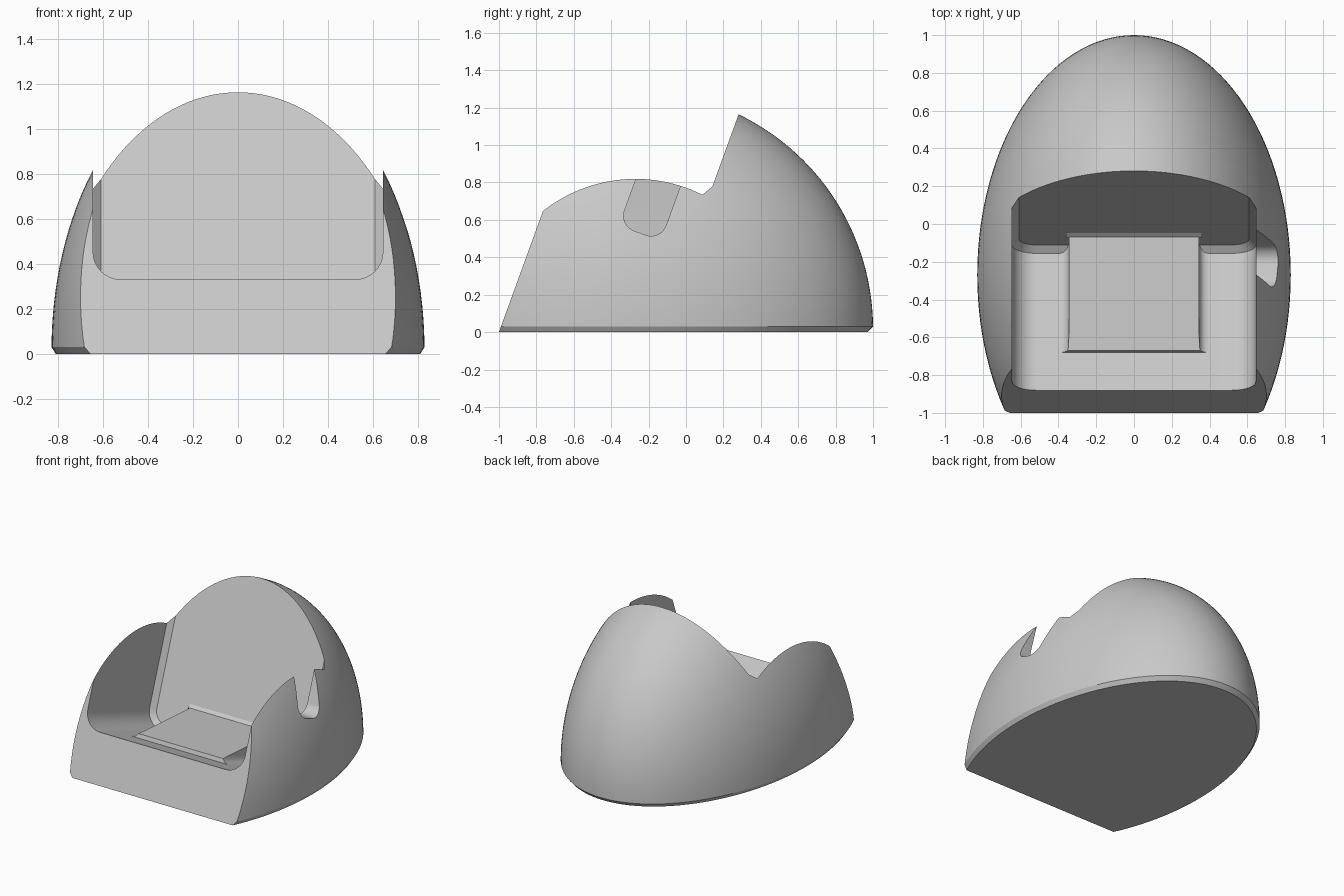
import bpy, bmesh, math
from mathutils import Matrix

if "Cube" in bpy.data.objects:
    bpy.data.objects.remove(bpy.data.objects["Cube"], do_unlink=True)

# One plain grey
GREY = (0.58, 0.58, 0.58, 1)
mat = bpy.data.materials.new("light_grey")
mat.use_nodes = True
mat.diffuse_color = GREY
for node in mat.node_tree.nodes:
    if node.type == 'BSDF_PRINCIPLED':
        node.inputs["Base Color"].default_value = GREY


def tilt(degrees):
    return Matrix.Rotation(math.radians(-degrees), 4, 'X')


LEAN = tilt(20)          # front cut, pocket and notch all lean back
FRONT, WALL, FLOOR = -0.94, -0.134, 0.009


def finish(bm, name, matrix=Matrix()):
    bm.transform(matrix)
    bmesh.ops.recalc_face_normals(bm, faces=bm.faces[:])
    mesh = bpy.data.meshes.new(name)
    bm.to_mesh(mesh)
    bm.free()
    mesh.materials.append(mat)
    obj = bpy.data.objects.new(name, mesh)
    bpy.context.collection.objects.link(obj)
    return obj


def prism(points, depth):
    """Extrude a y-z outline along x."""
    bm = bmesh.new()
    low, high = [[bm.verts.new((x, a, b)) for a, b in points] for x in depth]
    bm.faces.new(low)
    bm.faces.new(high)
    for i in range(len(points)):
        j = (i + 1) % len(points)
        bm.faces.new((low[i], low[j], high[j], high[i]))
    bmesh.ops.recalc_face_normals(bm, faces=bm.faces[:])
    return bm


def box(x, y, z):
    return prism([(y[0], z[0]), (y[1], z[0]), (y[1], z[1]), (y[0], z[1])], x)


def bevel(bm, rule, size, segments):
    edges = [e for e in bm.edges if all(rule(v.co) for v in e.verts)]
    bmesh.ops.bevel(bm, geom=edges, offset=size, segments=segments,
                    profile=0.5, affect='EDGES')


def activate(obj):
    bpy.ops.object.select_all(action='DESELECT')
    obj.select_set(True)
    bpy.context.view_layer.objects.active = obj


def cut(obj, cutter):
    cutter.hide_render = True
    mod = obj.modifiers.new("cut", 'BOOLEAN')
    mod.operation, mod.solver, mod.object = 'DIFFERENCE', 'EXACT', cutter
    activate(obj)
    bpy.ops.object.modifier_apply(modifier=mod.name)
    bpy.data.objects.remove(cutter, do_unlink=True)


# Domed shell: lathed quarter circle with a small base chamfer
R, RINGS = 1.27, 40
bm = bmesh.new()
profile = [(0, 0), (R - 0.028, 0)]
for i in range(RINGS + 1):
    a = 0.008 + (math.pi / 2 - 0.008) * i / RINGS
    profile.append((R * math.cos(a), 0.02 + R * math.sin(a)))
verts = [bm.verts.new((0, r, z)) for r, z in profile]
edges = [bm.edges.new(pair) for pair in zip(verts, verts[1:])]
bmesh.ops.spin(bm, geom=verts + edges, cent=(0, 0, 0), axis=(0, 0, 1),
               angle=math.tau, steps=128)
bmesh.ops.remove_doubles(bm, verts=bm.verts[:], dist=0.0005)
shell = finish(bm, "domed_shell",
               Matrix.Translation((0, -0.27, 0)) @ Matrix.Diagonal((0.83 / R, 1, 1, 1)))

# Leaning front face
cut(shell, finish(box((-2, 2), (-3, FRONT), (-3, 3)), "front_cutter", LEAN))

# Pocket: rounded floor corners, chamfered back corners
bm = box((-0.645, 0.645), (-1.5, WALL), (FLOOR, 2))
for side in (-1, 1):
    bevel(bm, lambda c: c.x * side > 0.6 and c.z < 0.1, 0.13, 10)
bevel(bm, lambda c: c.y > WALL - 0.001, 0.035, 1)
cut(shell, finish(bm, "pocket_cutter", LEAN))

# Rounded notch through the left wall only
bm = box((0.4, 1.3), (-0.531, -0.295), (0.414, 1.8))
for end in (-0.531, -0.295):
    bevel(bm, lambda c: abs(c.y - end) < 0.001 and c.z < 0.42, 0.085, 10)
cut(shell, finish(bm, "notch_cutter", LEAN))

# Raised pad with flared sides, sliced nearly level on top
flare = [(0.395, FLOOR)]
for i in range(1, 7):
    a = math.pi / 2 * i / 6
    flare.append((0.395 - 0.05 * math.sin(a), FLOOR + 0.05 * (1 - math.cos(a))))
half = [(0.395, FLOOR - 0.015)] + flare + [(0.345, 0.6)]
outline = half + [(-x, z) for x, z in reversed(half)]
bm = prism(outline, (-0.727, WALL + 0.02))
bm.transform(Matrix(((0, 1, 0, 0), (1, 0, 0, 0), (0, 0, 1, 0), (0, 0, 0, 1))))
pad = finish(bm, "raised_pad", LEAN)
cut(pad, finish(box((-1, 1), (-2, 2), (0.24, 2)), "pad_top_cutter", tilt(3.8)))

# Sloped strip joining the pad to the back wall
strip = finish(prism([(-0.036, 0.272), (-0.072, 0.243), (-0.05, 0.2)],
                     (-0.36, 0.36)), "pad_back_strip")

for obj in (shell, pad, strip):
    activate(obj)
    bpy.ops.object.shade_smooth_by_angle(angle=math.radians(25))
